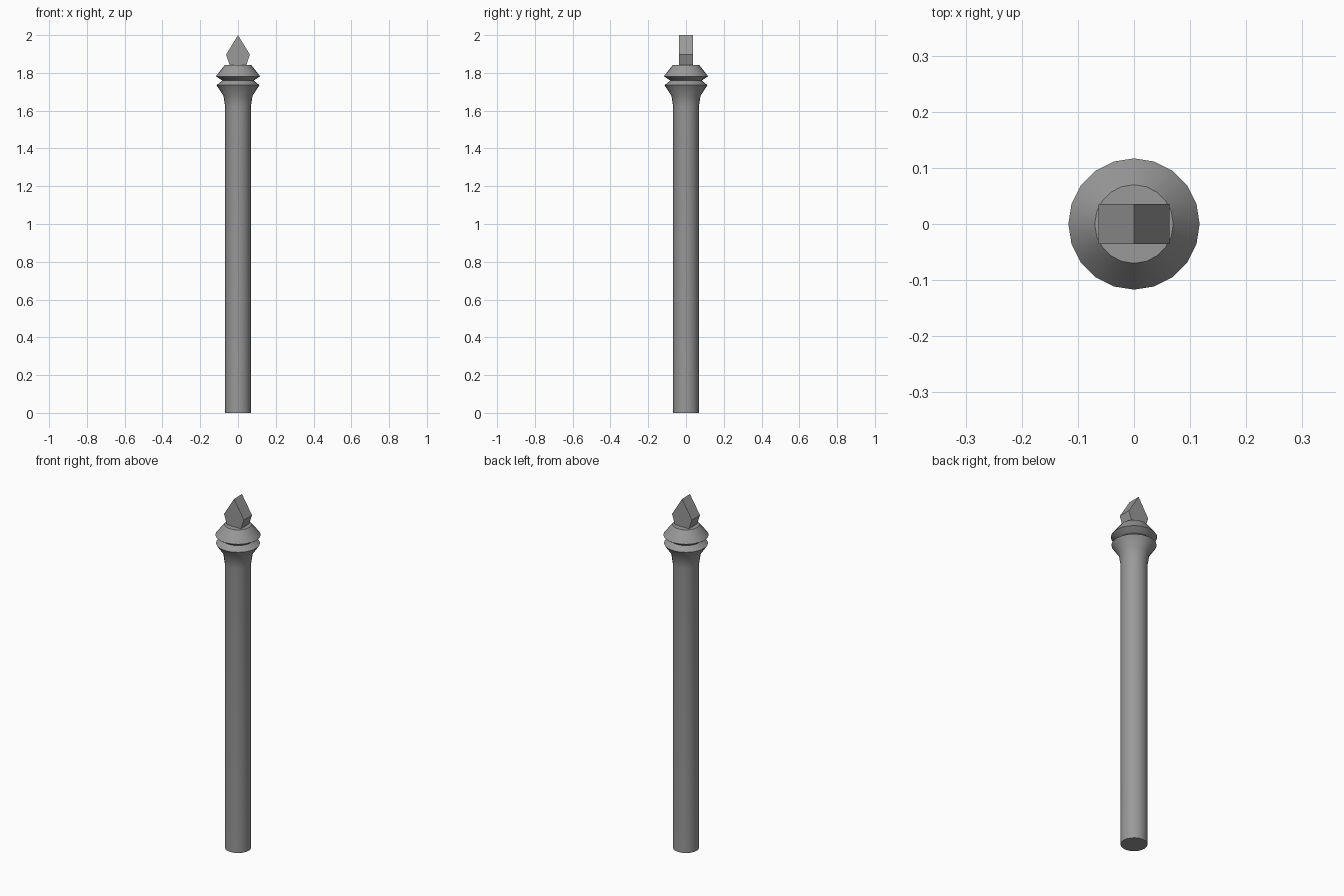
import bpy, bmesh, math

if "Cube" in bpy.data.objects:
    bpy.data.objects.remove(bpy.data.objects["Cube"])

grey = bpy.data.materials.new("iron grey")
grey.diffuse_color = (0.32, 0.32, 0.32, 1)
grey.use_nodes = True
grey.node_tree.nodes["Principled BSDF"].inputs["Base Color"].default_value = grey.diffuse_color


def finish(name, bm, smooth):
    bmesh.ops.recalc_face_normals(bm, faces=bm.faces)
    mesh = bpy.data.meshes.new(name)
    bm.to_mesh(mesh)
    bm.free()
    mesh.materials.append(grey)
    obj = bpy.data.objects.new(name, mesh)
    bpy.context.collection.objects.link(obj)
    if smooth:
        bpy.ops.object.select_all(action='DESELECT')
        obj.select_set(True)
        bpy.context.view_layer.objects.active = obj
        bpy.ops.object.shade_smooth_by_angle(angle=math.radians(30))
    return obj


def lathe(name, profile, sides=20):
    """Closed solid of revolution from (radius, height) points."""
    bm = bmesh.new()
    rings = [[bm.verts.new((r * math.cos(math.tau * i / sides),
                            r * math.sin(math.tau * i / sides), z))
              for i in range(sides)] for r, z in profile]
    for low, high in zip(rings, rings[1:]):
        for i in range(sides):
            j = (i + 1) % sides
            bm.faces.new((low[i], low[j], high[j], high[i]))
    bm.faces.new(rings[0][::-1])
    bm.faces.new(rings[-1])
    return finish(name, bm, True)


# Round shaft flaring into a double-ridged collar
lathe("post", [(0.068, 0), (0.068, 1.62), (0.077, 1.68), (0.114, 1.735),
               (0.083, 1.759), (0.117, 1.782), (0.07, 1.842)])

# Flat spear point extruded front to back
bm = bmesh.new()
outline = [(-0.044, 1.84), (0.044, 1.84), (0.063, 1.897), (0, 2), (-0.063, 1.897)]
base = bm.faces.new([bm.verts.new((x, -0.036, z)) for x, z in outline])
ext = bmesh.ops.extrude_face_region(bm, geom=[base], use_keep_orig=True)
bmesh.ops.translate(bm, vec=(0, 0.072, 0),
                    verts=[v for v in ext["geom"] if isinstance(v, bmesh.types.BMVert)])
finish("spear_point", bm, False)
